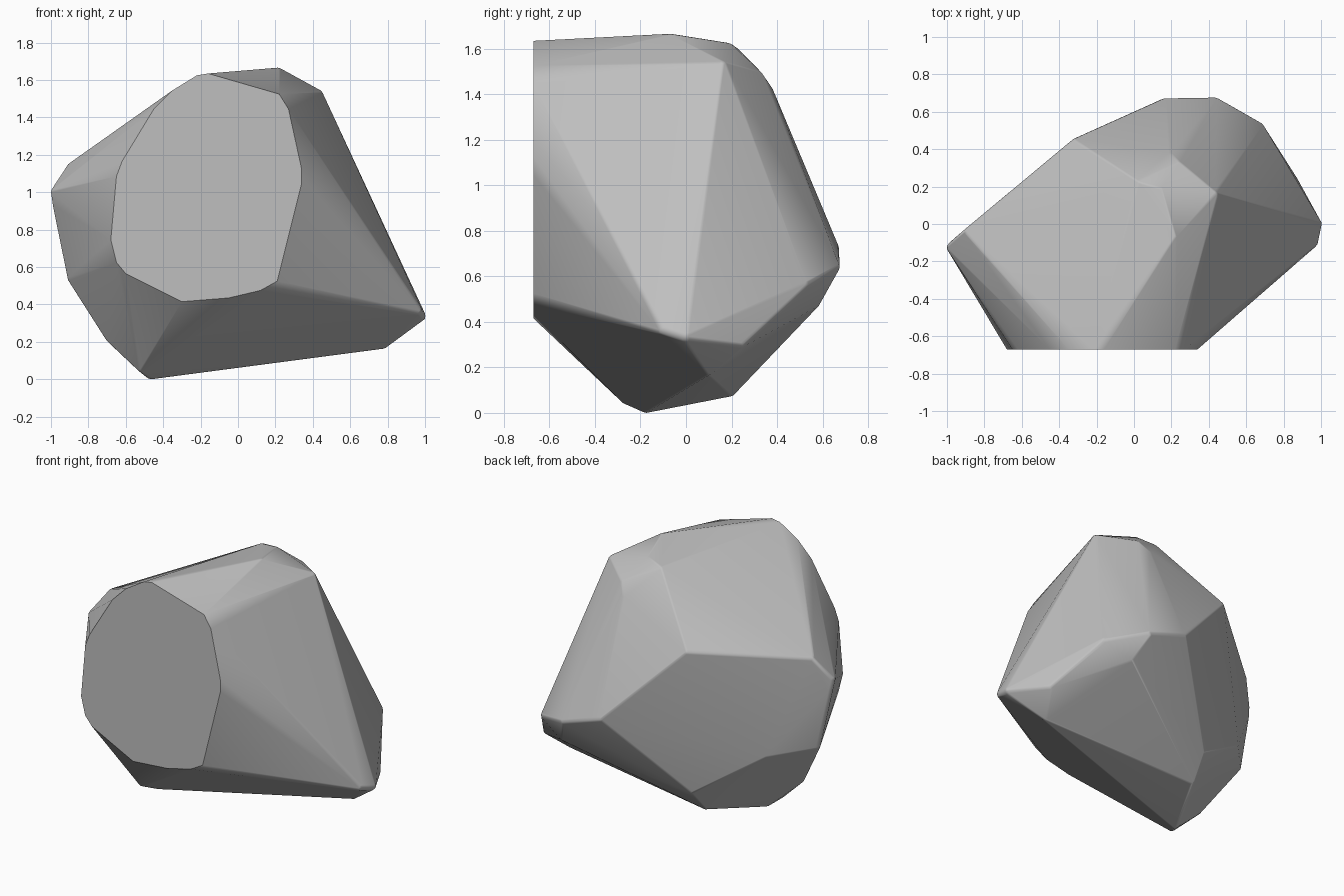
import bpy
import bmesh
import math
from mathutils import Vector

# Remove the default cube only
default_cube = bpy.data.objects.get("Cube")
if default_cube:
    bpy.data.objects.remove(default_cube, do_unlink=True)

CUT_Y = -0.67        # plane of the flat cut at the front
ROUNDING = 0.03      # radius of the worn ridges
CENTRE = Vector((0, 0, 0.8))

# Outline of the flat cut, as x and z
cut_outline = [
    (-0.16, 1.63), (0.22, 1.52), (0.27, 1.44), (0.34, 1.12), (0.34, 1.04),
    (0.21, 0.52), (0.12, 0.47), (-0.05, 0.43), (-0.3, 0.41), (-0.6, 0.56),
    (-0.65, 0.62), (-0.68, 0.74), (-0.65, 1.08), (-0.62, 1.16),
    (-0.45, 1.44), (-0.35, 1.54), (-0.22, 1.62),
]

# Main corners of the stone, grouped by region
crown = [
    (0.22, -0.07, 1.66), (0.44, 0.16, 1.54), (0.15, 0.19, 1.62),
    (0.03, 0.22, 1.6), (0.25, 0.32, 1.5), (0.2, 0.37, 1.43),
]
back_ridge = [
    (-0.32, 0.45, 1.22), (0.17, 0.67, 0.72), (0.45, 0.67, 0.63),
    (0.69, 0.53, 0.55), (0.52, 0.58, 0.47),
]
left_tip = [
    (1, 0, 0.32), (0.98, -0.1, 0.35), (0.87, 0.24, 0.29), (0.8, 0.1, 0.17),
]
right_tip = [
    (-1, -0.13, 1), (-0.91, -0.05, 1.14), (-0.99, -0.12, 0.93),
    (-0.91, -0.1, 0.53), (-0.7, 0.13, 0.5), (-0.7, -0.23, 0.2),
]
base = [
    (-0.48, -0.18, 0), (-0.53, -0.27, 0.04), (-0.29, 0.2, 0.07),
    (-0.27, 0.32, 0.21),
]


def sphere_offsets(radius):
    """Directions used to round off one corner."""
    ball = bmesh.new()
    bmesh.ops.create_icosphere(ball, subdivisions=2, radius=radius)
    offsets = [v.co.copy() for v in ball.verts]
    ball.free()
    return offsets


def stone_material():
    colour = (0.52, 0.52, 0.52, 1)
    material = bpy.data.materials.new("stone_grey")
    material.use_nodes = True
    material.diffuse_color = colour
    shader = next(n for n in material.node_tree.nodes
                  if n.type == 'BSDF_PRINCIPLED')
    shader.inputs["Base Color"].default_value = colour
    shader.inputs["Roughness"].default_value = 0.8
    return material


def build_stone():
    bm = bmesh.new()

    # Crisp rim of the cut
    for x, z in cut_outline:
        bm.verts.new((x, CUT_Y, z))

    # Every other corner becomes a small ball, so the hull has soft ridges
    offsets = sphere_offsets(ROUNDING)
    for corner in crown + back_ridge + left_tip + right_tip + base:
        point = Vector(corner)
        inset = point - (point - CENTRE).normalized() * ROUNDING
        for offset in offsets:
            bm.verts.new(inset + offset)

    # Wrap the corners in one closed skin and drop what lies inside
    bmesh.ops.convex_hull(bm, input=bm.verts[:])
    loose = [v for v in bm.verts if not v.link_faces]
    bmesh.ops.delete(bm, geom=loose, context='VERTS')
    bmesh.ops.dissolve_limit(bm, angle_limit=math.radians(1),
                             verts=bm.verts[:], edges=bm.edges[:])
    bmesh.ops.recalc_face_normals(bm, faces=bm.faces[:])

    # Rest the stone on the ground
    lowest = min(v.co.z for v in bm.verts)
    bmesh.ops.translate(bm, verts=bm.verts[:], vec=(0, 0, -lowest))

    mesh = bpy.data.meshes.new("stone")
    bm.to_mesh(mesh)
    bm.free()
    mesh.materials.append(stone_material())
    stone = bpy.data.objects.new("stone", mesh)
    bpy.context.collection.objects.link(stone)
    return stone


# Smooth shading with a sharp rim round the cut
stone = build_stone()
bpy.ops.object.select_all(action='DESELECT')
stone.select_set(True)
bpy.context.view_layer.objects.active = stone
bpy.ops.object.shade_smooth_by_angle(angle=math.radians(35))
weighting = stone.modifiers.new("even_shading", 'WEIGHTED_NORMAL')
weighting.keep_sharp = True
